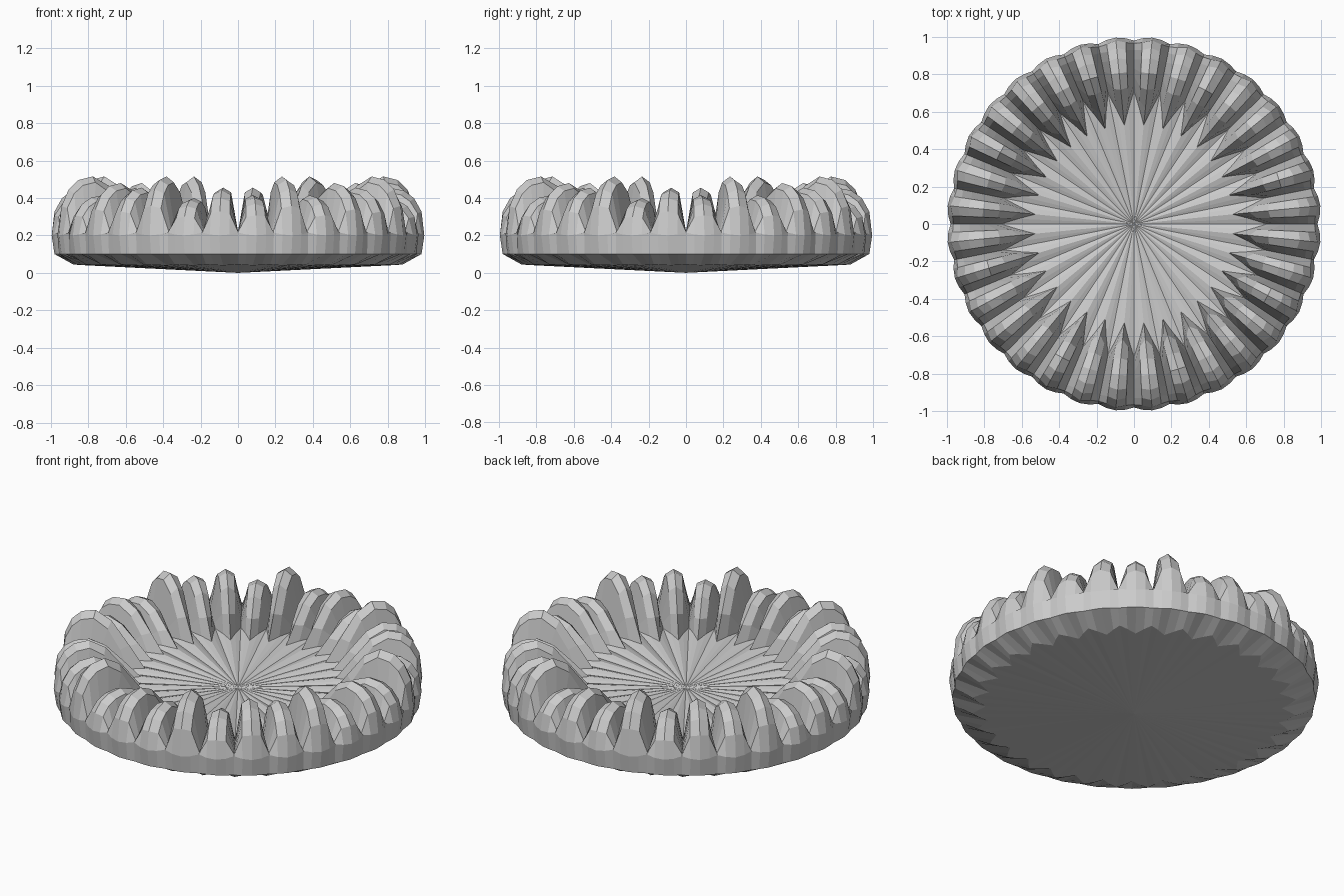
import bpy, bmesh
from math import sin, cos, pi

if "Cube" in bpy.data.objects:
    bpy.data.objects.remove(bpy.data.objects["Cube"])

RIDGES = 32
# ridge heights over one quarter turn, starting 45 degrees before the front
HEIGHTS = [0.455, 0.515, 0.40, 0.455, 0.415, 0.515, 0.415, 0.48]

# (radius, height): rim and underside shared part, then ridge as fraction of its height
CREST = [(0.80, 0.04), (0.985, 0.10), (1.0, 0.20)]
CREST_TOP = [(0.985, 0.5), (0.945, 0.78), (0.89, 0.94), (0.81, 1.0), (0.72, 0.84), (0.62, 0.42), (0.53, 0.02)]
SIDE = [(0.845, 0.042), (0.98, 0.10), (0.993, 0.205)]
SIDE_TOP = [(0.97, 0.46), (0.93, 0.71), (0.88, 0.85), (0.81, 0.90), (0.73, 0.73), (0.66, 0.36), (0.62, 0.01)]
VALLEY = [(0.88, 0.045), (0.975, 0.10), (0.98, 0.215),
          (0.965, 0.22), (0.93, 0.225), (0.88, 0.225), (0.83, 0.22),
          (0.79, 0.215), (0.75, 0.205), (0.71, 0.195)]


def column(bm, angle, low, top=(), h=0.0):
    pts = list(low) + [(r, 0.2 + (h - 0.2) * f) for r, f in top]
    return [bm.verts.new((r * cos(angle), r * sin(angle), z)) for r, z in pts]


bm = bmesh.new()
pitch = 2 * pi / RIDGES
cols = []
for k in range(RIDGES):
    h = HEIGHTS[k % 8]
    mid = -pi / 2 - pi / 4 + (k + 0.5) * pitch
    cols.append(column(bm, mid - pitch / 2, VALLEY))
    cols.append(column(bm, mid - pitch * 0.27, SIDE, SIDE_TOP, h))
    cols.append(column(bm, mid, CREST, CREST_TOP, h))
    cols.append(column(bm, mid + pitch * 0.27, SIDE, SIDE_TOP, h))

# ribbed wall, shallow floor fan and underside fan
floor = bm.verts.new((0, 0, 0.17))
under = bm.verts.new((0, 0, 0))
for i, a in enumerate(cols):
    b = cols[(i + 1) % len(cols)]
    for j in range(len(a) - 1):
        bm.faces.new((a[j], b[j], b[j + 1], a[j + 1]))
    bm.faces.new((a[-1], b[-1], floor))
    bm.faces.new((b[0], a[0], under))
bmesh.ops.recalc_face_normals(bm, faces=bm.faces)

mesh = bpy.data.meshes.new("ridged_dish")
bm.to_mesh(mesh)
bm.free()
obj = bpy.data.objects.new("ridged_dish", mesh)
bpy.context.collection.objects.link(obj)
